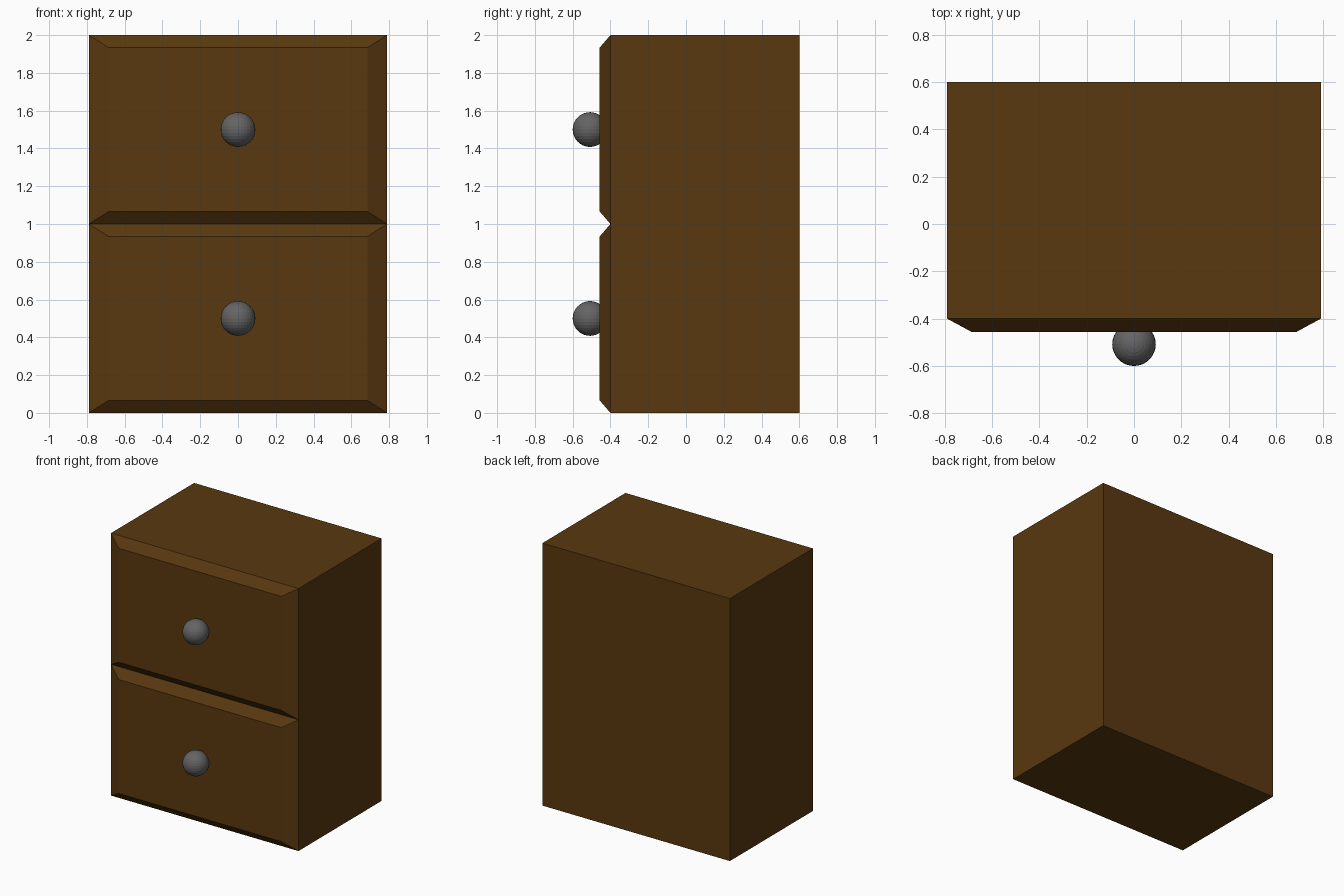
import bpy, bmesh

if "Cube" in bpy.data.objects:
    bpy.data.objects.remove(bpy.data.objects["Cube"])

W, Y_FRONT, Y_BACK, H = 0.79, -0.40, 0.60, 2.0


def material(name, color):
    m = bpy.data.materials.new(name)
    m.diffuse_color = (*color, 1)
    m.use_nodes = True
    m.node_tree.nodes["Principled BSDF"].inputs["Base Color"].default_value = m.diffuse_color
    return m


wood = material("dark_wood", (0.1, 0.04, 0.005))
metal = material("dark_metal", (0.127, 0.127, 0.127))

# Cabinet: a plain box whose front is split into two raised, bevelled panels
bm = bmesh.new()
bmesh.ops.create_cube(bm, size=1)
for v in bm.verts:
    v.co.x *= 2 * W
    v.co.y = Y_BACK if v.co.y > 0 else Y_FRONT
    v.co.z = H if v.co.z > 0 else 0
bmesh.ops.bisect_plane(bm, geom=bm.verts[:] + bm.edges[:] + bm.faces[:],
                       plane_co=(0, 0, 1), plane_no=(0, 0, 1))
bm.normal_update()

# Drawer fronts: extrude each front half and taper it
fronts = [f for f in bm.faces if f.normal.y < -0.9]
for face in fronts:
    zc = face.calc_center_median().z
    panel = bmesh.ops.extrude_discrete_faces(bm, faces=[face])["faces"][0]
    for v in panel.verts:
        v.co.x *= 0.685 / W
        v.co.y = -0.457
        v.co.z = zc + (v.co.z - zc) * 0.868
bmesh.ops.recalc_face_normals(bm, faces=bm.faces[:])
mesh = bpy.data.meshes.new("cabinet")
bm.to_mesh(mesh)
bm.free()
mesh.materials.append(wood)
bpy.context.collection.objects.link(bpy.data.objects.new("cabinet", mesh))

# Round knobs
for name, z in (("lower_knob", 0.5), ("upper_knob", 1.5)):
    bpy.ops.mesh.primitive_uv_sphere_add(segments=32, ring_count=16,
                                         radius=0.092, location=(0, -0.508, z))
    knob = bpy.context.object
    knob.name = name
    knob.data.materials.append(metal)
